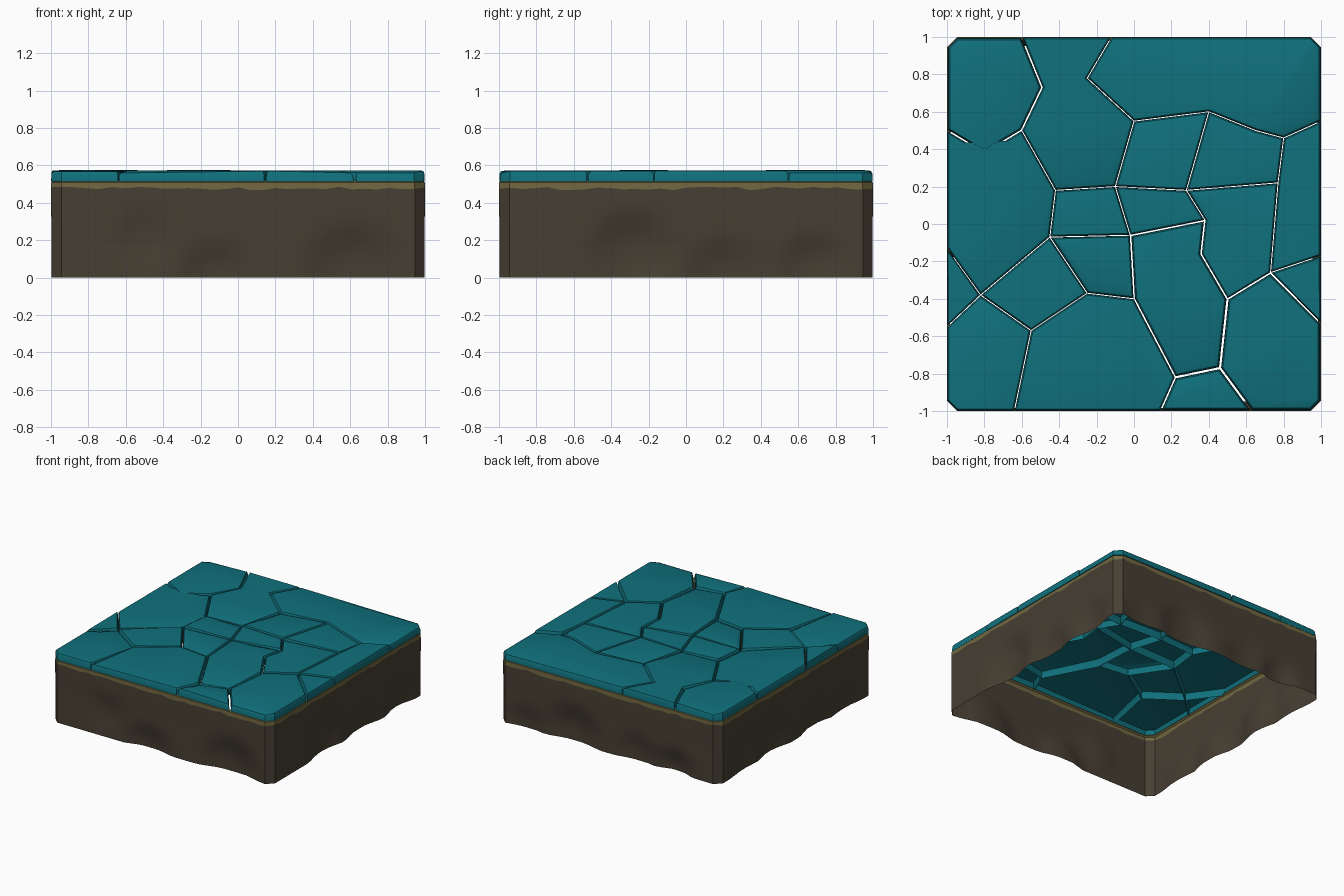
import bpy, bmesh, math, random
from mathutils import Vector

if "Cube" in bpy.data.objects:
    bpy.data.objects.remove(bpy.data.objects["Cube"])

random.seed(4)

def material(name, rgb):
    m = bpy.data.materials.new(name)
    m.diffuse_color = (*rgb, 1)
    m.use_nodes = True
    m.node_tree.nodes["Principled BSDF"].inputs["Base Color"].default_value = m.diffuse_color
    return m

TEAL = material("teal stone", (0.005, 0.165, 0.205))
TAN = material("tan mortar", (0.165, 0.135, 0.052))
BROWN = material("brown earth", (0.062, 0.049, 0.032))

def finish(bm, name, mat, angle):
    me = bpy.data.meshes.new(name)
    bm.to_mesh(me)
    bm.free()
    me.materials.append(mat)
    ob = bpy.data.objects.new(name, me)
    bpy.context.collection.objects.link(ob)
    bpy.ops.object.select_all(action='DESELECT')
    ob.select_set(True)
    bpy.context.view_layer.objects.active = ob
    bpy.ops.object.shade_smooth_by_angle(angle=math.radians(angle))
    return ob

def bridge(bm, rings):
    """Join closed rings of points, bottom to top; returns the last ring."""
    rows = [[bm.verts.new(p) for p in r] for r in rings]
    n = len(rows[0])
    for lo, hi in zip(rows, rows[1:]):
        for i in range(n):
            j = (i + 1) % n
            bm.faces.new((lo[i], lo[j], hi[j], hi[i]))
    return rows[-1]

# Square outline with chamfered corners, counter-clockwise from the front
STEPS = 28
CH = 0.055
outline = []                       # (point, inward normal, side, position)
for side in range(4):
    a = side * math.pi / 2
    c, s = round(math.cos(a)), round(math.sin(a))
    for i in range(STEPS + 1):
        t = -1 + CH + (2 - 2 * CH) * i / STEPS
        outline.append((Vector((c * t + s, s * t - c, 0)), Vector((-s, c, 0)), side, t))

# Open-bottomed earth wall with broken chips: (side, position, height, radius, depth)
chips = [(0, 0.62, 0.02, 0.30, 0.05), (0, -0.12, 0.0, 0.22, 0.04), (0, -0.5, 0.2, 0.18, 0.02),
         (1, -0.28, 0.12, 0.26, 0.05), (1, 0.2, 0.0, 0.24, 0.04), (1, 0.68, 0.06, 0.2, 0.04)]
for side in (2, 3):
    for k in range(4):
        chips.append((side, -0.7 + 0.45 * k + random.uniform(-.1, .1), random.uniform(0, .15),
                      random.uniform(.15, .28), random.uniform(.02, .05)))

def dent(side, t, z):
    d = 0.002
    for cs, ct, cz, r, depth in chips:
        if cs == side:
            q = math.hypot(t - ct, z - cz) / r
            d = max(d, depth * min(1, 1.6 * (1 - q)))
    return d

seam = [random.uniform(0.468, 0.486) for _ in outline]
rings = []
for k in range(10):
    ring = []
    for (p, n, side, t), top in zip(outline, seam):
        z = top * k / 9
        ring.append(p + n * dent(side, t, z) * (1 - k / 9 if k > 6 else 1) + Vector((0, 0, z)))
    rings.append(ring)
bm = bmesh.new()
bridge(bm, rings)
finish(bm, "earth_wall", BROWN, 25)

# Tan band between the earth and the slabs
bm = bmesh.new()
low = [p + Vector((0, 0, z)) for (p, n, s, t), z in zip(outline, seam)]
mid = [p * 0.999 + Vector((0, 0, 0.508)) for p, n, s, t in outline]
top = [p * 0.985 + Vector((0, 0, 0.520)) for p, n, s, t in outline]
bridge(bm, [low, mid, top])
finish(bm, "mortar_band", TAN, 30)

# Crack corners: lower case on the rim, upper case inside
P = dict(
    a=(-1, .945), b=(-.945, 1), c=(-.6, 1), d=(-.12, 1), e=(.945, 1), f=(1, .945), g=(1, .55),
    h=(1, -.17), i=(1, -.53), j=(1, -.945), k=(.945, -1), l=(.63, -1), m=(.14, -1), n=(-.64, -1),
    o=(-.945, -1), p=(-1, -.945), q=(-1, -.55), r=(-1, -.13), s=(-1, .5),
    A=(-.49, .73), B=(-.6, .5), C=(-.8, .38), D=(-.42, .18), E=(-.1, .2), F=(-.45, -.07),
    G=(-.82, -.38), H=(-.55, -.57), I=(-.25, -.37), J=(0, -.4), K=(.22, -.82), L=(.46, -.77),
    M=(.5, -.4), N=(.36, -.16), O=(.38, .02), P=(-.02, -.06), Q=(.73, -.26), R=(.8, .46),
    S=(.77, .22), T=(.65, .5), U=(.4, .6), V=(.28, .18), W=(-.25, .78), X=(0, .55))
cells = ["abcABCs", "cdWXEDBA", "defgRTUXW", "ghQSR", "RTUVS", "SVONMQ", "UXEV", "EPOV",
         "JKLMNOP", "EDFP", "PFIJ", "sCBDFGr", "rGq", "GFIH", "qGHnop", "HIJKmn", "KLlm",
         "LMQijkl", "Qhi"]
wide = {"abcABCs", "KLlm", "LMQijkl", "JKLMNOP"}

def inset(pts, d):
    """Offset a counter-clockwise polygon inwards by d."""
    out = []
    for i, p in enumerate(pts):
        e1 = (p - pts[i - 1]).normalized()
        e2 = (pts[(i + 1) % len(pts)] - p).normalized()
        n1, n2 = Vector((-e1.y, e1.x)), Vector((-e2.y, e2.x))
        out.append(p + (n1 + n2) * d / max(0.35, 1 + n1.dot(n2)))
    return out

# Cracked paving slabs: open underneath, worn top edges, some sunken corners
bm = bmesh.new()
for cell in cells:
    pts = [Vector(P[ch]) for ch in cell]
    if sum(a.x * b.y - b.x * a.y for a, b in zip(pts, pts[1:] + pts[:1])) < 0:
        pts.reverse()
    gap = 0.008 if cell in wide else 0.0035
    crown = random.uniform(0.570, 0.575)
    drop = [random.choice((0, 0, 0, 0.010)) for _ in pts]

    def ring(d, z, sink=0):
        return [Vector((*p, z - sink * w)) for p, w in zip(inset(pts, d), drop)]

    last = bridge(bm, [ring(gap * 0.7, 0.513), ring(gap, 0.555, 1),
                       ring(gap + 0.007, crown - 0.003, 1), ring(gap + 0.035, crown)])
    bm.faces.new(last)
bmesh.ops.triangulate(bm, faces=[f for f in bm.faces if len(f.verts) > 4])
finish(bm, "paving_slabs", TEAL, 30)
